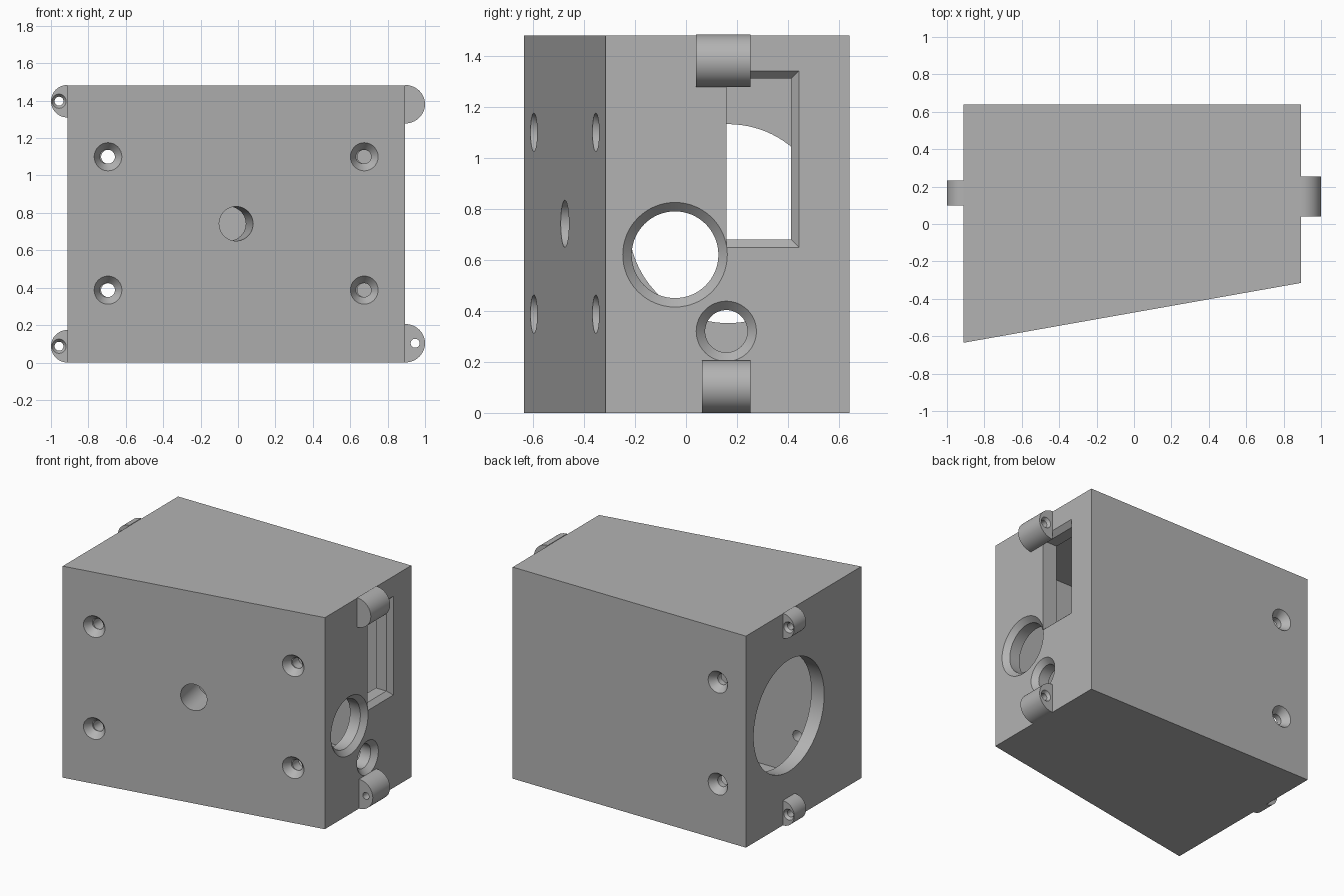
import bpy, bmesh, math
from mathutils import Vector

if "Cube" in bpy.data.objects:
    bpy.data.objects.remove(bpy.data.objects["Cube"], do_unlink=True)

grey = bpy.data.materials.new("plain_grey")
grey.use_nodes = True
grey.diffuse_color = (0.45, 0.45, 0.45, 1)
grey.node_tree.nodes["Principled BSDF"].inputs["Base Color"].default_value = (0.45, 0.45, 0.45, 1)

HEIGHT, MID = 1.48, 0.742
LEFT, RIGHT, BACK = 0.893, -0.912, 0.64
FRONT_L, FRONT_R = -0.315, -0.635
SLOPE = (FRONT_L - FRONT_R) / (LEFT - RIGHT)
Y = Vector((0, 1, 0))
X = Vector((1, 0, 0))
INWARD = Vector((-SLOPE, 1, 0)).normalized()


def front_y(x):
    return FRONT_R + (x - RIGHT) * SLOPE


def loft(name, rings):
    """Closed solid through matching rings of points."""
    bm = bmesh.new()
    loops = [[bm.verts.new(p) for p in ring] for ring in rings]
    n = len(loops[0])
    for a, b in zip(loops, loops[1:]):
        for i in range(n):
            j = (i + 1) % n
            bm.faces.new((a[i], a[j], b[j], b[i]))
    bm.faces.new(loops[0][::-1])
    bm.faces.new(loops[-1])
    bmesh.ops.recalc_face_normals(bm, faces=bm.faces)
    mesh = bpy.data.meshes.new(name)
    bm.to_mesh(mesh)
    bm.free()
    mesh.materials.append(grey)
    obj = bpy.data.objects.new(name, mesh)
    bpy.context.collection.objects.link(obj)
    return obj


def box(name, x0, x1, y0, y1, z0, z1):
    return loft(name, [[(x0, y0, z), (x1, y0, z), (x1, y1, z), (x0, y1, z)] for z in (z0, z1)])


def bore(origin, axis, stations, sides=48):
    """Turned cutter: stations are (distance along axis, radius)."""
    axis = Vector(axis).normalized()
    up = Vector((0, 0, 1))
    side = up.cross(axis)
    rings = []
    for d, r in stations:
        c = Vector(origin) + axis * d
        rings.append([c + r * (side * math.cos(t) + up * math.sin(t))
                      for t in (math.tau * k / sides for k in range(sides))])
    return loft("cutter", rings)


def carve(obj, cutters):
    bpy.context.view_layer.objects.active = obj
    for c in cutters:
        mod = obj.modifiers.new("cut", "BOOLEAN")
        mod.operation = "DIFFERENCE"
        mod.solver = "EXACT"
        mod.object = c
        bpy.ops.object.modifier_apply(modifier=mod.name)
        bpy.data.objects.remove(c, do_unlink=True)


def smooth(obj):
    bpy.ops.object.select_all(action="DESELECT")
    obj.select_set(True)
    bpy.context.view_layer.objects.active = obj
    bpy.ops.object.shade_smooth_by_angle(angle=math.radians(30))


# Wedge-shaped housing with a straight inner chamber
housing = loft("housing", [[(RIGHT, FRONT_R, z), (LEFT, FRONT_L, z), (LEFT, BACK, z), (RIGHT, BACK, z)]
                           for z in (0, HEIGHT)])
cuts = [box("cutter", RIGHT + 0.1, LEFT - 0.115, -0.24, 0.55, 0.12, 1.36)]

# Large round opening in the right wall
cuts.append(bore((RIGHT, 0.165, MID), X, [(-0.1, 0.39), (0.15, 0.39)], 96))

# Chamfered round ports in the left wall
for y, z, r in ((-0.043, 0.62, 0.17), (0.158, 0.32, 0.083)):
    cuts.append(bore((LEFT, y, z), -X, [(-0.01, r + 0.045), (0.035, r), (0.2, r)], 64))

# Window in the left wall, bevelled on three sides
window = []
for x, g in ((LEFT + 0.01, 0.04), (LEFT - 0.033, 0), (LEFT - 0.2, 0)):
    window.append([(x, 0.158, 0.68 - g), (x, 0.412 + g, 0.68 - g),
                   (x, 0.412 + g, 1.31 + g), (x, 0.158, 1.31 + g)])
cuts.append(loft("cutter", window))

# Countersunk screw holes front and back, and the slanted centre hole
for z in (0.387, 1.1):
    for x in (-0.695, 0.675):
        start = (x, front_y(x), z)
        cuts.append(bore(start, Y, [(-0.05, 0.037), (0.5, 0.037)], 32))
        cuts.append(bore(start, INWARD, [(-0.01, 0.083), (0.05, 0.037)], 32))
    cuts.append(bore((-0.695, BACK, z), -Y, [(-0.01, 0.083), (0.05, 0.037), (0.2, 0.037)], 32))
cuts.append(bore((-0.01, front_y(-0.01), MID), INWARD, [(-0.05, 0.092), (0.4, 0.092)]))
carve(housing, cuts)
smooth(housing)


# Half-round hinge lugs on both ends
def lug(name, x, side, z, radius, reach, y0, y1):
    arc = [math.pi * (k / 24 - 0.5) for k in range(25)]
    return loft(name, [[(x + side * reach * math.cos(t), y, z + radius * math.sin(t)) for t in arc]
                       for y in (y0, y1)])


for label, sign in (("lower", -1), ("upper", 1)):
    # Right lugs: pin hole countersunk at both ends
    z = MID + sign * (MID - 0.087)
    right = lug(label + "_right_lug", RIGHT, -1, z, 0.087, 0.088, 0.1, 0.232)
    pin = [(-0.01, 0.045), (0.02, 0.024), (0.112, 0.024), (0.142, 0.045)]
    carve(right, [bore((-0.957, 0.1, z), Y, pin, 32)])
    smooth(right)

    # Left lugs: larger, upper one closed at the front
    z = MID + sign * (MID - 0.103)
    front = 0.04 if sign > 0 else 0.062
    left = lug(label + "_left_lug", LEFT, 1, z, 0.103, 0.107, front, 0.253)
    depth = 0.15 if sign > 0 else 0.3
    carve(left, [bore((0.947, 0.253, z), -Y, [(-0.01, 0.045), (0.02, 0.024), (depth, 0.024)], 32)])
    smooth(left)
